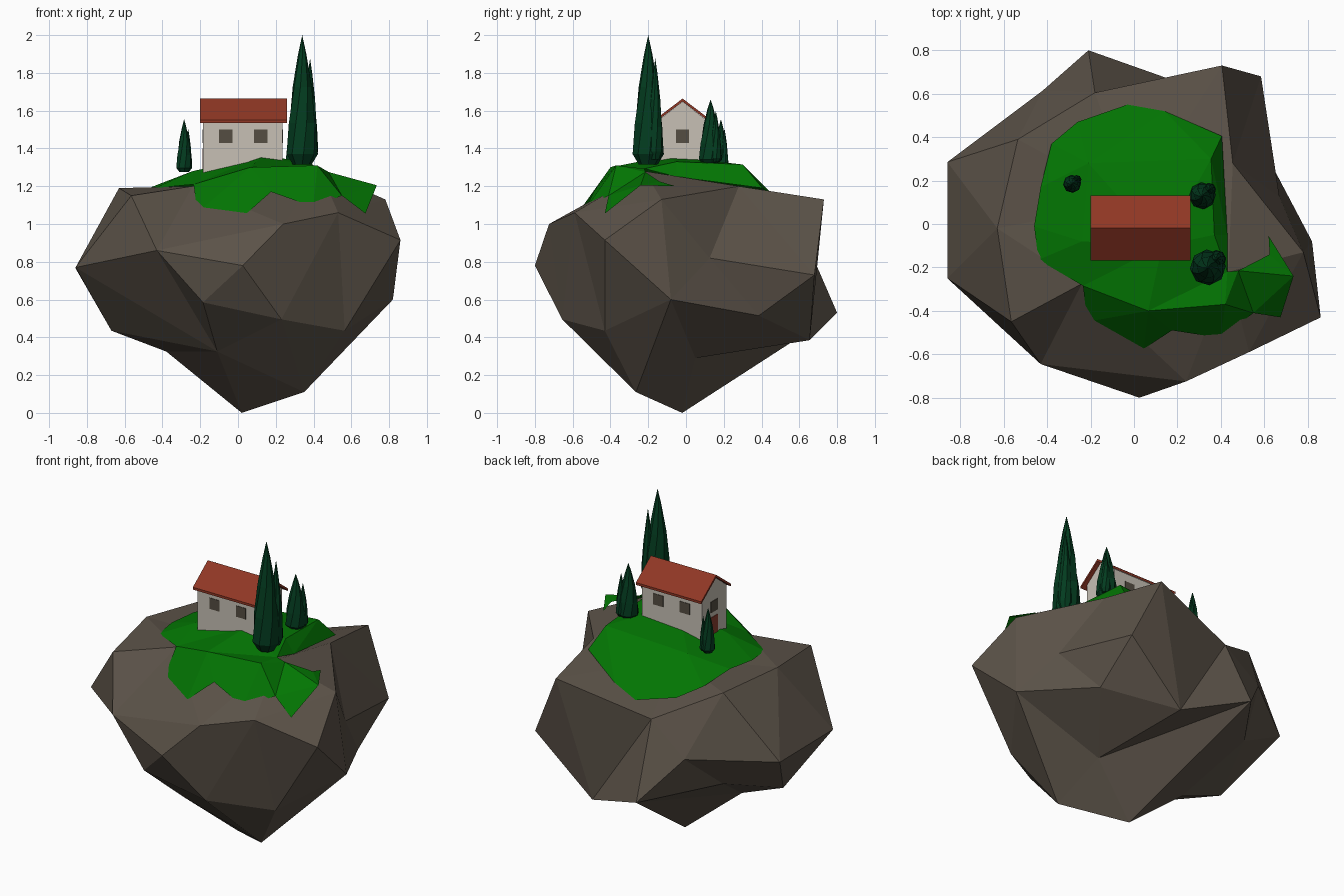
import bpy, bmesh, math
from mathutils import Vector
from mathutils.geometry import delaunay_2d_cdt

if "Cube" in bpy.data.objects:
    bpy.data.objects.remove(bpy.data.objects["Cube"])


def mat(name, r, g, b):
    m = bpy.data.materials.new(name)
    m.diffuse_color = (r, g, b, 1)
    m.use_nodes = True
    m.node_tree.nodes["Principled BSDF"].inputs["Base Color"].default_value = m.diffuse_color
    return m


ROCK = mat("rock", .105, .085, .065)
GRASS = mat("grass", .001, .18, .001)
LEAF = mat("foliage", .001, .045, .014)
WALL = mat("plaster", .57, .53, .46)
ROOF = mat("roof_tile", .28, .038, .018)
GLASS = mat("window", .09, .075, .055)
DOOR = mat("door", .25, .05, .03)


def finish(name, bm, material):
    bmesh.ops.recalc_face_normals(bm, faces=bm.faces)
    me = bpy.data.meshes.new(name)
    bm.to_mesh(me)
    bm.free()
    me.materials.append(material)
    ob = bpy.data.objects.new(name, me)
    bpy.context.collection.objects.link(ob)
    return ob


# Rock: corners triangulated on a sphere around the core, then moved to place;
# a few diagonals are turned to form the hollows
def rock(name, corners, core, turn):
    bm = bmesh.new()
    home = [Vector(c) for c in corners]
    verts = [bm.verts.new((p - core).normalized()) for p in home]
    bmesh.ops.convex_hull(bm, input=verts)
    for v, p in zip(verts, home):
        v.co = p
    for a, b in turn:
        e = bm.edges.get((verts[a], verts[b]))
        if e and len(e.link_faces) == 2:
            bmesh.utils.edge_rotate(e, True)
    return finish(name, bm, ROCK)


rock("rock", [
    # underside
    (.02, -.02, 0), (.35, -.265, .11), (.31, .05, .29), (-.11, -.39, .325),
    (-.38, -.02, .325), (-.67, -.02, .435), (-.52, .37, .57), (.2, .655, .385),
    (-.21, .8, .53),
    # waist
    (.82, -.08, .6), (.86, -.43, .915), (.565, -.43, .435), (.23, -.655, .495),
    (-.185, -.68, .585), (.025, -.8, .78), (-.43, -.645, .86), (-.86, -.25, .77),
    (-.86, .285, .765), (-.42, .615, .79), (.585, .68, .73), (.575, .385, .515),
    (.67, .125, .82),
    # upper rim
    (.24, -.725, 1.0), (.53, -.59, 1.06), (.78, -.13, 1.13), (.405, .73, 1.13),
    (-.18, .605, .98), (-.535, .39, 1.16), (-.63, -.02, 1.19), (-.565, -.45, 1.15),
    (-.24, -.275, 1.2), (.435, -.22, 1.28), (.455, .28, 1.2), (0, .1, 1.13),
], Vector((0, 0, .7)), [(8, 25), (0, 7), (2, 11), (16, 13), (5, 13)])

# Grass: ragged outline draped over a low hill
outline = [
    (-.38, .37, 1.15), (-.26, .47, 1.085), (-.03, .55, 1.04), (.14, .52, 1.095),
    (.405, .405, 1.19), (.43, -.05, 1.25), (.43, -.22, 1.293), (.48, -.215, 1.275),
    (.625, -.14, 1.225), (.62, -.055, 1.2), (.735, -.24, 1.205), (.675, -.43, 1.055),
    (.55, -.41, 1.15), (.4, -.525, 1.09), (.175, -.49, 1.17), (.045, -.575, 1.055),
    (-.215, -.45, 1.06), (-.235, -.285, 1.21), (-.44, -.165, 1.19),
    (-.46, -.01, 1.195), (-.43, .17, 1.2)]
crest = [
    (-.21, .28, 1.28), (.355, .3, 1.315), (.42, -.37, 1.31), (.065, -.4, 1.3),
    (.13, -.1, 1.36), (-.24, -.08, 1.28), (.37, -.05, 1.33)]
outline.reverse()
pts = outline + crest
flat, _, tris, origin, _, _ = delaunay_2d_cdt(
    [Vector(p[:2]) for p in pts], [], [list(range(len(outline)))], 1, 1e-5)
bm = bmesh.new()
gv = [bm.verts.new((c.x, c.y, pts[o[0]][2] if o else 1.2)) for c, o in zip(flat, origin)]
for t in tris:
    bm.faces.new([gv[i] for i in t])
grass = finish("grass", bm, GRASS)
if sum(p.normal.z for p in grass.data.polygons) < 0:
    grass.data.flip_normals()


# House: profiles in the yz plane extruded along x
def prism(name, profile, x0, x1, material):
    bm = bmesh.new()
    a = [bm.verts.new((x0, y, z)) for y, z in profile]
    b = [bm.verts.new((x1, y, z)) for y, z in profile]
    bm.faces.new(a)
    bm.faces.new(b[::-1])
    for i in range(len(a)):
        j = (i + 1) % len(a)
        bm.faces.new((a[i], a[j], b[j], b[i]))
    return finish(name, bm, material)


def box(name, x0, x1, y0, y1, z0, z1, material):
    return prism(name, [(y0, z0), (y1, z0), (y1, z1), (y0, z1)], x0, x1, material)


Y = -.018
prism("house_walls", [(Y - .123, 1.27), (Y + .123, 1.27), (Y + .123, 1.553),
                      (Y, 1.648), (Y - .123, 1.553)], -.185, .235, WALL)
prism("roof", [(Y - .15, 1.535), (Y, 1.648), (Y + .15, 1.535), (Y + .15, 1.55),
               (Y, 1.664), (Y - .15, 1.55)], -.2, .26, ROOF)

# Windows and door
for x in (-.065, .12):
    for side in (-1, 1):
        y = Y + side * .123
        box("window", x - .035, x + .035, y - .003, y + .003, 1.43, 1.5, GLASS)
for x in (-.185, .235):
    box("gable_window", x - .003, x + .003, Y - .034, Y + .034, 1.43, 1.5, GLASS)
box("door", -.189, -.181, Y - .035, Y + .035, 1.27, 1.4, DOOR)


# Cypress trees: faceted spindle with a lower side spire merged into it
def spindle(bm, x, y, z, h, r, n=8):
    rings = []
    for f, k in [(0, .6), (.08, 1), (.32, .9), (.6, .62), (.85, .27)]:
        rings.append([bm.verts.new((x + r * k * math.cos(math.tau * i / n + f),
                                    y + r * k * math.sin(math.tau * i / n + f),
                                    z + h * f)) for i in range(n)])
    tip = bm.verts.new((x, y, z + h))
    bm.faces.new(rings[0])
    for i in range(n):
        j = (i + 1) % n
        for lo, hi in zip(rings, rings[1:]):
            bm.faces.new((lo[i], lo[j], hi[j], hi[i]))
        bm.faces.new((rings[-1][i], rings[-1][j], tip))


for name, x, y, z, h, r in [("tall_cypress", .34, -.2, 1.315, .685, .083),
                            ("middle_cypress", .315, .13, 1.315, .345, .062),
                            ("small_cypress", -.285, .185, 1.275, .28, .042)]:
    bm = bmesh.new()
    spindle(bm, x, y, z, h, r)
    spindle(bm, x + r * .5, y + r * .45, z + h * .04, h * .78, r * .52)
    finish(name, bm, LEAF)
